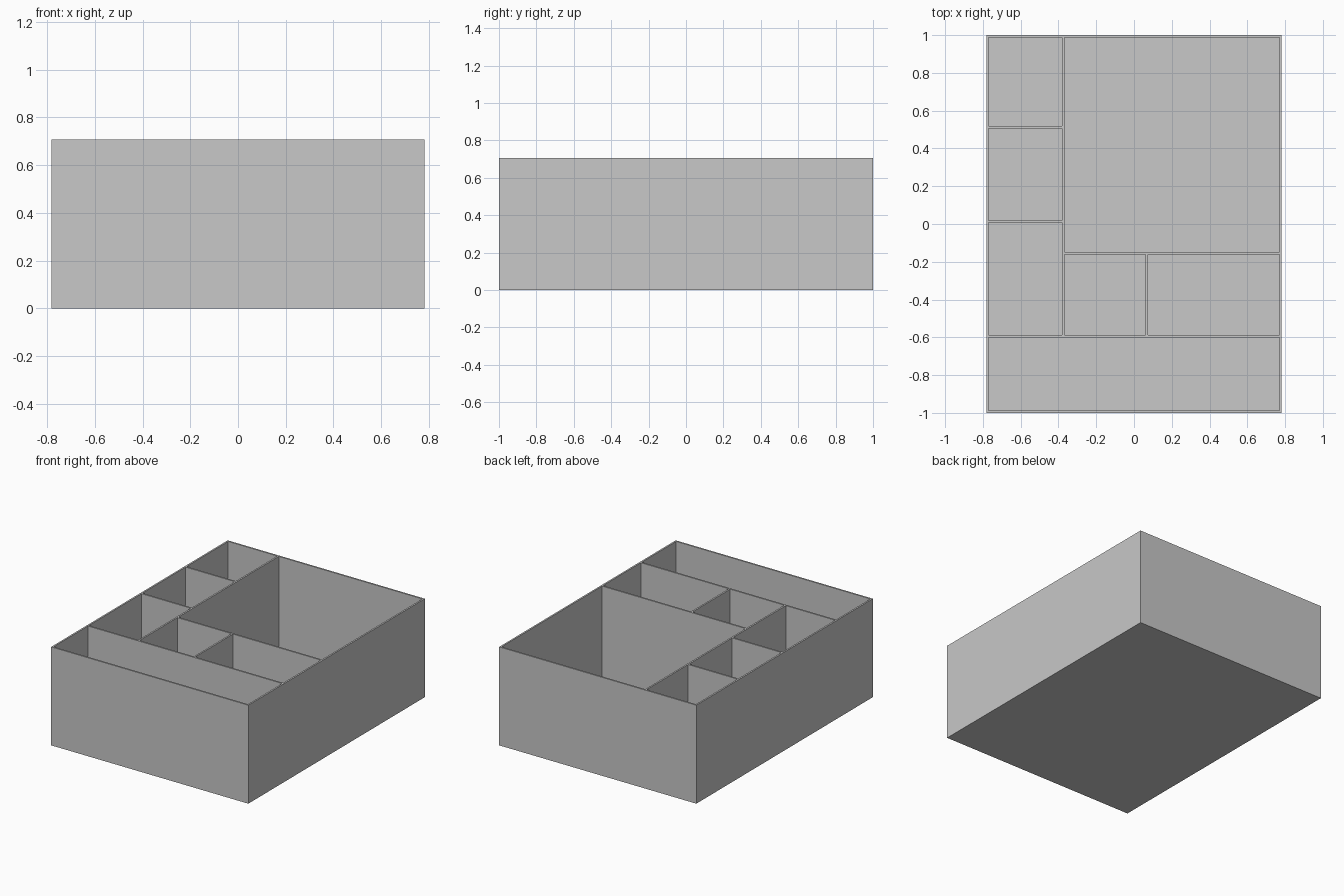
import bpy
import bmesh
from mathutils import Matrix, Vector

default = bpy.data.objects.get("Cube")
if default:
    bpy.data.objects.remove(default, do_unlink=True)

HALF_X, HALF_Y, HEIGHT = 0.782, 1.0, 0.706
WALL = 0.012
FLOOR = 0.012

grey = bpy.data.materials.new("plain grey")
grey.use_nodes = True
colour = (0.58, 0.58, 0.58, 1)
grey.diffuse_color = colour
grey.node_tree.nodes["Principled BSDF"].inputs["Base Color"].default_value = colour


def boxes(name, extents):
    """One object holding a box for every (low corner, high corner) pair."""
    bm = bmesh.new()
    for low, high in extents:
        low, high = Vector(low), Vector(high)
        size = Matrix.Diagonal((high - low).to_4d())
        size[3][3] = 1
        bmesh.ops.create_cube(bm, size=1, matrix=Matrix.Translation((low + high) / 2) @ size)
    mesh = bpy.data.meshes.new(name)
    bm.to_mesh(mesh)
    bm.free()
    mesh.materials.append(grey)
    obj = bpy.data.objects.new(name, mesh)
    bpy.context.scene.collection.objects.link(obj)
    return obj


# Centre lines of the outer walls and dividers
left, right = HALF_X - WALL / 2, -HALF_X + WALL / 2
back, front = HALF_Y - WALL / 2, -HALF_Y + WALL / 2
side_x, middle_x = -0.374, 0.067
tray_y, bay_y = -0.594, -0.155
low_y, high_y = 0.013, 0.512

# Compartments as (x0, x1, y0, y1) between those lines
compartments = [
    (right, left, front, tray_y),        # long front tray
    (right, side_x, tray_y, low_y),      # three side pockets
    (right, side_x, low_y, high_y),
    (right, side_x, high_y, back),
    (side_x, middle_x, tray_y, bay_y),   # two middle pockets
    (middle_x, left, tray_y, bay_y),
    (side_x, left, bay_y, back),         # large bay
]

# Solid block, hollowed by the compartments
tray = boxes("organiser_tray", [((-HALF_X, -HALF_Y, 0), (HALF_X, HALF_Y, HEIGHT))])
g = WALL / 2
cutter = boxes("compartment_cutter", [
    ((x0 + g, y0 + g, FLOOR), (x1 - g, y1 - g, HEIGHT + 0.1))
    for x0, x1, y0, y1 in compartments])
cutter.hide_render = True

cut = tray.modifiers.new("compartments", 'BOOLEAN')
cut.operation = 'DIFFERENCE'
cut.solver = 'EXACT'
cut.object = cutter

# Apply the cut and discard the cutter
bpy.context.view_layer.objects.active = tray
tray.select_set(True)
bpy.ops.object.modifier_apply(modifier=cut.name)
bpy.data.objects.remove(cutter, do_unlink=True)
